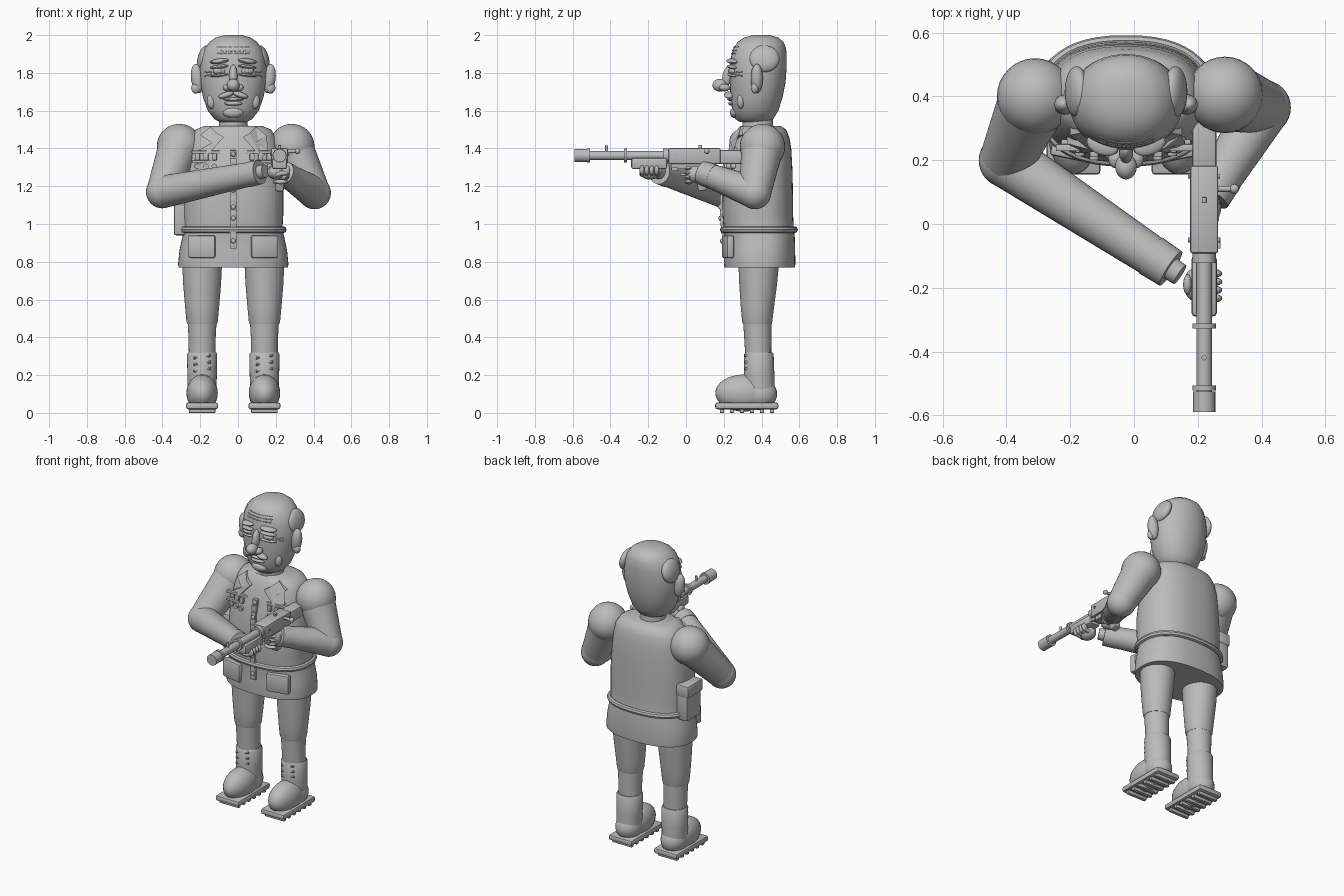
import bpy, bmesh, math
from mathutils import Vector, Matrix

if "Cube" in bpy.data.objects:
    bpy.data.objects.remove(bpy.data.objects["Cube"])

CX = -0.025  # body centre line
grey = bpy.data.materials.new("plain_grey")
grey.diffuse_color = (0.5, 0.5, 0.5, 1)
grey.use_nodes = True
grey.node_tree.nodes["Principled BSDF"].inputs["Base Color"].default_value = grey.diffuse_color


def finish(name, bm, smooth=True):
    bmesh.ops.recalc_face_normals(bm, faces=bm.faces)
    for f in bm.faces:
        f.smooth = smooth
    for e in bm.edges:
        if len(e.link_faces) == 2 and e.calc_face_angle(0) > math.radians(40):
            e.smooth = False
    me = bpy.data.meshes.new(name)
    bm.to_mesh(me)
    bm.free()
    me.materials.append(grey)
    ob = bpy.data.objects.new(name, me)
    bpy.context.collection.objects.link(ob)
    return ob


def ball(name, c, r, rot=None, seg=32):
    r = r if isinstance(r, tuple) else (r, r, r)
    bm = bmesh.new()
    m = Matrix.Translation(c) @ (rot or Matrix()) @ Matrix.Diagonal((*r, 1))
    bmesh.ops.create_uvsphere(bm, u_segments=seg, v_segments=seg // 2, radius=1, matrix=m)
    return finish(name, bm)


def rod(name, a, b, r1, r2=None, seg=32):
    a, b = Vector(a), Vector(b)
    d = b - a
    m = Matrix.Translation((a + b) / 2) @ d.to_track_quat('Z', 'Y').to_matrix().to_4x4()
    bm = bmesh.new()
    bmesh.ops.create_cone(bm, cap_ends=True, segments=seg, radius1=r1,
                          radius2=r1 if r2 is None else r2, depth=d.length, matrix=m)
    return finish(name, bm)


def box(name, c, size, bevel=0.008, rot=None):
    bm = bmesh.new()
    m = Matrix.Translation(c) @ (rot or Matrix()) @ Matrix.Diagonal((*size, 1))
    bmesh.ops.create_cube(bm, size=1, matrix=m)
    if bevel:
        bmesh.ops.bevel(bm, geom=bm.edges[:], offset=bevel, segments=2, profile=0.5, affect='EDGES')
    return finish(name, bm)


def loft(name, rings, p=2.0, seg=48, closed=False):
    """Stack of superellipse rings: (z, centre x, centre y, radius x, radius y)."""
    bm = bmesh.new()
    loops = []
    for z, x, y, rx, ry in rings:
        loop = []
        for i in range(seg):
            t = 2 * math.pi * i / seg
            c, s = math.cos(t), math.sin(t)
            loop.append(bm.verts.new((x + rx * math.copysign(abs(c) ** (2 / p), c),
                                      y + ry * math.copysign(abs(s) ** (2 / p), s), z)))
        loops.append(loop)
    pairs = list(zip(loops, loops[1:])) + ([(loops[-1], loops[0])] if closed else [])
    for lo, hi in pairs:
        for i in range(seg):
            j = (i + 1) % seg
            bm.faces.new((lo[i], lo[j], hi[j], hi[i]))
    if not closed:
        bm.faces.new(loops[0])
        bm.faces.new(loops[-1])
    return finish(name, bm)


def front_y(rings, x, z, p):
    """Front surface of a loft at x, z."""
    for lo, hi in zip(rings, rings[1:]):
        if lo[0] <= z <= hi[0]:
            t = (z - lo[0]) / (hi[0] - lo[0])
            cy, rx, ry = (lo[k] + (hi[k] - lo[k]) * t for k in (2, 3, 4))
            return cy - ry * max(0, 1 - min(1, abs(x - CX) / rx) ** p) ** (1 / p)


# tunic: skirt and chest
P = 2.4
coat = [(z, CX, y, rx, ry) for z, y, rx, ry in (
    (0.77, .39, .29, .187), (0.79, .39, .292, .189), (0.86, .39, .285, .188), (0.93, .39, .27, .186),
    (0.97, .385, .26, .186), (1.05, .38, .265, .187), (1.18, .38, .265, .186), (1.3, .385, .255, .178),
    (1.4, .395, .24, .162), (1.46, .40, .225, .147), (1.5, .40, .20, .13), (1.52, .395, .15, .105))]
loft("tunic", coat, P)
loft("belt", [(.97 + .018 * math.sin(a), CX, .386, .266 + .016 * math.cos(a), .19 + .016 * math.cos(a))
              for a in [k * math.pi / 4 for k in range(8)]], P, closed=True)
loft("neck", [(1.48, CX, .385, .085, .085), (1.53, CX, .38, .075, .08), (1.6, CX, .38, .075, .08)])

# head
skull = [(z, CX, y, rx, ry) for z, y, rx, ry in (
    (1.54, .36, .07, .075), (1.555, .362, .10, .10), (1.60, .367, .135, .122), (1.67, .373, .16, .138),
    (1.75, .38, .175, .147), (1.82, .382, .178, .15), (1.88, .385, .17, .148), (1.93, .39, .152, .14),
    (1.965, .395, .125, .12), (1.988, .398, .09, .088), (2.0, .40, .045, .045))]
loft("head", skull, 2.1)


def face_y(x, z):
    return front_y(skull, x, z, 2.1)


def coat_y(x, z):
    return front_y(coat, x, z, P)


for s, side in ((-1, "right"), (1, "left")):
    def X(d):
        return CX + s * d
    # ears, side hair and face details
    ball(side + "_ear", (X(.19), .375, 1.77), (.034, .032, .078), Matrix.Rotation(s * .12, 4, 'Y'))
    ball(side + "_earlobe", (X(.198), .365, 1.72), (.025, .02, .03), seg=16)
    ball(side + "_hair_patch", (X(.155), .415, 1.875), (.034, .08, .073), Matrix.Rotation(-s * .25, 4, 'Y'))
    ball(side + "_eye", (X(.073), face_y(X(.073), 1.81) + .004, 1.81), (.036, .022, .02), seg=20)
    ball(side + "_pupil", (X(.073), face_y(X(.073), 1.81) - .014, 1.81), (.012, .007, .012), seg=12)
    for nm, z, rz, ry in (("upper_lid", 1.832, .010, .024), ("lower_lid", 1.787, .008, .018), ("brow", 1.862, .014, .032)):
        ball(f"{side}_{nm}", (X(.074), face_y(X(.074), z), z), (.052, ry, rz),
             Matrix.Rotation(s * .12, 4, 'Y') @ Matrix.Rotation(s * .35, 4, 'Z'), 20)
    ball(side + "_nostril", (X(.032), .205, 1.722), (.024, .03, .02), seg=20)
    ball(side + "_moustache", (X(.038), .228, 1.683), (.042, .026, .016), Matrix.Rotation(s * .3, 4, 'Y'), 20)
    ball(side + "_cheek", (X(.115), face_y(X(.115), 1.65) + .01, 1.65), (.025, .02, .04), seg=20)
    for k in range(2):
        rod(f"{side}_eye_wrinkle", (X(.115), face_y(X(.115), 1.8), 1.79 + .012 * k),
            (X(.15), face_y(X(.15), 1.8), 1.785 + .02 * k), .004, seg=8)

    # lapels laid on the chest
    outline = [(.05, 1.46), (.15, 1.35), (.185, 1.39), (.115, 1.43), (.175, 1.47), (.12, 1.515), (.085, 1.48)]
    bm = bmesh.new()
    inner = [bm.verts.new((X(d), coat_y(X(d), z) + .012, z)) for d, z in outline]
    outer = [bm.verts.new((X(d), coat_y(X(d), z) - .022, z)) for d, z in outline]
    bm.faces.new(inner)
    bm.faces.new(outer)
    for i in range(7):
        j = (i + 1) % 7
        bm.faces.new((inner[i], inner[j], outer[j], outer[i]))
    bmesh.ops.triangulate(bm, faces=[f for f in bm.faces if len(f.verts) > 4])
    finish(side + "_lapel", bm, False)

    # skirt pocket and chest ribbons
    box(side + "_skirt_pocket", (X(.165), .222, .88), (.145, .04, .12), .01, Matrix.Rotation(s * .2, 4, 'Z'))
    for k in range(2):
        box(side + "_ribbon_bar", (X(.145), coat_y(X(.14), 1.36) - .003, 1.38 - .05 * k), (.15, .022, .016), .003)
    for k in range(3):
        d = .1 + .045 * k
        box(side + "_medal_ribbon", (X(d), coat_y(X(d), 1.33) - .004, 1.355), (.026, .018, .035), .002)
        rod(side + "_medal", (X(d), coat_y(X(d), 1.3) + .01, 1.305), (X(d), coat_y(X(d), 1.3) - .014, 1.305), .015, seg=12)

    # leg, sock, boot
    lx = X(.165)
    loft(side + "_trouser", [(.47, lx, .377, .078, .076), (.485, lx, .377, .083, .08), (.56, lx, .378, .09, .088),
                             (.68, lx, .382, .1, .1), (.80, lx, .385, .106, .108)])
    loft(side + "_sock", [(.28, lx, .383, .07, .068), (.40, lx, .38, .072, .072), (.49, lx, .377, .077, .075)])
    loft(side + "_boot_shaft", [(.08, lx, .39, .075, .08), (.2, lx, .388, .078, .08),
                                (.31, lx, .386, .08, .078), (.32, lx, .386, .074, .072)])
    ball(side + "_boot_toe", (lx, .305, .105), (.083, .15, .098))
    ball(side + "_boot_heel", (lx, .39, .1), (.08, .092, .085))
    for k in range(3):
        z = .22 + .035 * k
        rod(side + "_lace", (lx - .045, .318, z), (lx + .045, .318, z + .015), .007, seg=8)
    box(side + "_sole", (lx, .322, .037), (.17, .335, .036), .012)
    for k in range(6):
        box(side + "_cleat", (lx, .19 + .053 * k, .012), (.14, .022, .024), .003)

# nose, mouth, forehead creases
ball("nose_tip", (CX, .18, 1.735), (.034, .04, .034))
ball("nose_bridge", (CX, .222, 1.785), (.022, .028, .06), Matrix.Rotation(-.25, 4, 'X'))
ball("lower_lip", (CX, .243, 1.638), (.048, .02, .012), seg=20)
ball("upper_lip", (CX, .238, 1.66), (.055, .02, .009), seg=20)
ball("chin", (CX, .262, 1.59), (.055, .03, .03))
for k in range(3):
    z = 1.90 + .018 * k
    for i in range(-3, 3):
        a, b = CX + .03 * i + .003, CX + .03 * i + .027
        rod("forehead_crease", (a, face_y(a, z), z), (b, face_y(b, z), z), .004, seg=6)

# button strip in short pieces, buttons, hip pouch
for k in range(13):
    z = .87 + .04 * k
    y = coat_y(CX, z + .02)
    box("button_strip", (CX, y, z + .02), (.034, .026, .041), .002)
for z in (.91, 1.03, 1.09, 1.18, 1.28, 1.37):
    ball("button", (CX, coat_y(CX, z) - .014, z), (.013, .009, .013), seg=12)
box("hip_pouch", (-.295, .40, 1.055), (.09, .15, .23), .012)
box("pouch_flap", (-.305, .40, 1.135), (.09, .16, .08), .012)

# arms: shoulder ball, sleeve, elbow ball, forearm
for side, sh, el, wr in (("right", (-.31, .40, 1.41), (-.40, .20, 1.17), (.07, -.11, 1.265)),
                         ("left", (.285, .405, 1.41), (.405, .365, 1.165), (.265, .13, 1.255))):
    ball(side + "_shoulder", sh, .12)
    rod(side + "_upper_sleeve", sh, el, .112, .085)
    ball(side + "_elbow", el, .087)
    rod(side + "_forearm", el, wr, .086, .064)
    d = (Vector(wr) - Vector(el)).normalized()
    rod(side + "_cuff", Vector(wr) - d * .02, Vector(wr) + d * .055, .067, .064)
    rod(side + "_wrist", wr, Vector(wr) + d * .09, .04, .035)

# hands with curled fingers
ball("right_palm", (.20, -.19, 1.275), (.045, .055, .04))
ball("left_palm", (.235, .05, 1.265), (.038, .05, .045))
for k in range(4):
    ball("right_finger", (.255, -.155 - .026 * k, 1.285), (.022, .013, .026), seg=16)
    rod("right_finger_base", (.20, -.155 - .026 * k, 1.262), (.255, -.155 - .026 * k, 1.272), .013, seg=12)
    ball("left_finger", (.225, .015, 1.295 - .024 * k), (.042, .022, .013), seg=16)
ball("right_thumb", (.168, -.19, 1.30), (.014, .032, .022), seg=16)

# rifle along y
G, H = .22, 1.362


def tube(name, y0, y1, r, z=H):
    rod(name, (G, y0, z), (G, y1, z), r, seg=24)


tube("muzzle", -.59, -.525, .035)
tube("barrel", -.54, -.05, .024)
for y in (-.515, -.32, -.115, -.10):
    tube("barrel_ring", y - .008, y + .008, .037)
rod("front_sight", (G, -.42, H), (G, -.42, 1.415), .008, seg=10)
box("handguard", (G, -.195, 1.32), (.08, .19, .06), .012)
box("receiver", (G, .045, 1.36), (.088, .275, .085), .008)
box("receiver_underside", (G, .03, 1.315), (.06, .22, .05), .006)
box("rear_sight", (G, .075, 1.407), (.014, .018, .022), .002)
box("stock", (G, .27, 1.355), (.076, .22, .075), .01)
rod("bolt_handle", (G, .11, 1.385), (.31, .11, 1.385), .009, seg=12)
ball("bolt_knob", (.315, .11, 1.385), .015, seg=16)
box("pistol_grip", (G, .075, 1.25), (.045, .05, .15), .008, Matrix.Rotation(.2, 4, 'X'))
box("trigger_guard", (G, .01, 1.262), (.02, .08, .01), .002)
box("side_plate", (.267, -.06, 1.29), (.01, .035, .02), .002)
for y in (-.05, .15):
    rod("receiver_pin", (G - .05, y, 1.37), (G + .05, y, 1.37), .008, seg=10)
